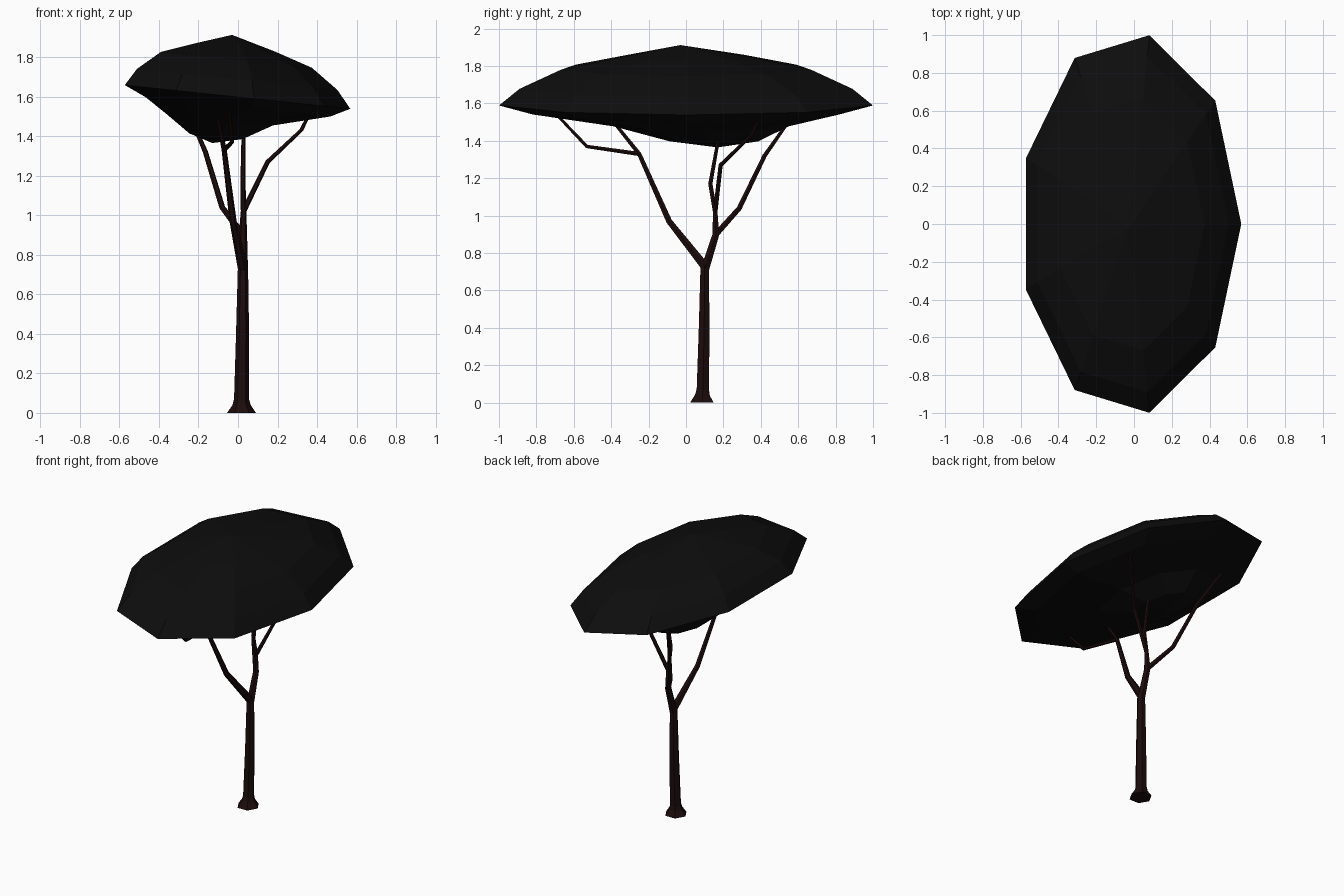
import bpy, bmesh
from math import cos, sin, tau
from mathutils import Vector

cube = bpy.data.objects.get("Cube")
if cube:
    bpy.data.objects.remove(cube)


def make_material(name, rgb):
    mat = bpy.data.materials.new(name)
    mat.use_nodes = True
    mat.diffuse_color = (*rgb, 1)
    mat.node_tree.nodes["Principled BSDF"].inputs["Base Color"].default_value = (*rgb, 1)
    return mat


bark = make_material("dark bark", (0.012, 0.0035, 0.0035))
leaf = make_material("dark foliage", (0.004, 0.004, 0.004))


def finish(name, bm, mat):
    bmesh.ops.recalc_face_normals(bm, faces=bm.faces)
    mesh = bpy.data.meshes.new(name)
    bm.to_mesh(mesh)
    bm.free()
    mesh.materials.append(mat)
    obj = bpy.data.objects.new(name, mesh)
    bpy.context.collection.objects.link(obj)
    return obj


def bridge(bm, a, b):
    n = len(a)
    for i in range(n):
        j = (i + 1) % n
        bm.faces.new((a[i], a[j], b[j], b[i]))


def limb(name, path, radii, sides=6):
    """Faceted tapering tube through the points of a path."""
    bm = bmesh.new()
    pts = [Vector(p) for p in path]
    rings = []
    for i, (p, r) in enumerate(zip(pts, radii)):
        before = (p - pts[i - 1]).normalized() if i else Vector()
        after = (pts[i + 1] - p).normalized() if i < len(pts) - 1 else Vector()
        along = (before + after).normalized()
        v = along.cross(Vector((1, 0, 0))).normalized()
        u = v.cross(along)
        rings.append([bm.verts.new(p + r * (u * cos(tau * k / sides) + v * sin(tau * k / sides)))
                      for k in range(sides)])
    for a, b in zip(rings, rings[1:]):
        bridge(bm, a, b)
    bm.faces.new(rings[0])
    bm.faces.new(rings[-1])
    return finish(name, bm, bark)


# Trunk with flared foot
fork = (0.025, 0.1, 0.73)
trunk = limb("trunk", [(0.018, 0.085, 0), (0.018, 0.088, 0.04), (0.018, 0.09, 0.07),
                       (0.023, 0.097, 0.4), fork],
             [0.073, 0.046, 0.038, 0.033, 0.026])
for v in trunk.data.vertices:       # level the foot
    if v.co.z < 0.02:
        v.co.z = 0

# Front branch and its two twigs
elbow = (-0.07, -0.25, 1.33)
limb("front_branch", [fork, (-0.025, -0.09, 0.97), elbow], [0.026, 0.018, 0.013])
limb("front_upper_twig", [elbow, (-0.11, -0.41, 1.53)], [0.013, 0.009])
limb("front_outer_twig", [elbow, (-0.03, -0.53, 1.37), (-0.05, -0.72, 1.57)],
     [0.013, 0.011, 0.008])

# Back branch and its three twigs
split = (0.025, 0.16, 0.9)
knot = (0.028, 0.156, 1.02)
limb("back_branch", [(0.025, 0.1, 0.71), split, knot], [0.026, 0.021, 0.014])
limb("back_outer_twig", [split, (-0.08, 0.285, 1.04), (-0.165, 0.42, 1.32), (-0.25, 0.56, 1.52)],
     [0.018, 0.015, 0.013, 0.009])
limb("back_centre_twig", [knot, (0.025, 0.13, 1.17), (0.028, 0.175, 1.42)],
     [0.014, 0.013, 0.01])
limb("back_side_twig", [knot, (0.15, 0.185, 1.27), (0.32, 0.35, 1.43), (0.37, 0.4, 1.53)],
     [0.014, 0.012, 0.01, 0.008])

# Canopy: tilted nine-sided rings of (scale, centre x, centre y, height)
LAYERS = [(0.237, -0.115, 0.15, 1.4), (0.47, -0.1, 0.08, 1.483), (0.82, -0.015, 0, 1.55),
          (1, -0.02, 0, 1.6), (0.89, -0.02, 0, 1.688), (0.67, -0.02, 0, 1.787),
          (0.35, -0.02, 0, 1.85)]
bm = bmesh.new()
rings = []
for s, cx, cy, z in LAYERS:
    ring = []
    for k in range(9):
        dx = 0.588 * s * cos(tau * k / 9)
        dy = 1.015 * s * sin(tau * k / 9)
        ring.append(bm.verts.new((cx + dx, cy + dy, z - 0.105 * dx)))
    rings.append(ring)
for a, b in zip(rings, rings[1:]):
    bridge(bm, a, b)
for ring, tip in ((rings[0], (-0.13, 0.17, 1.365)), (rings[-1], (-0.03, -0.03, 1.912))):
    apex = bm.verts.new(tip)
    for i in range(9):
        bm.faces.new((ring[i], ring[(i + 1) % 9], apex))
finish("canopy", bm, leaf)
